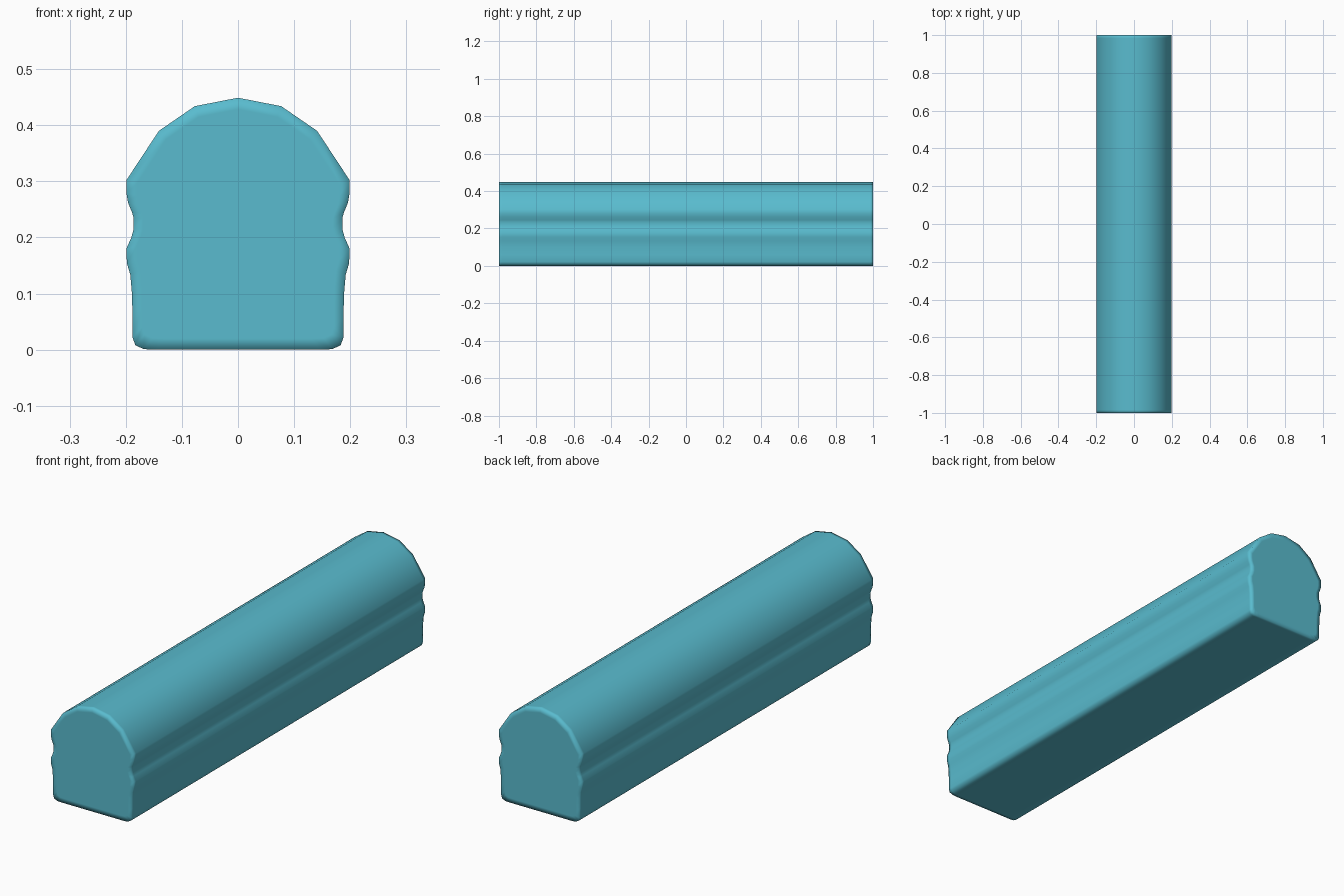
import bpy, bmesh

if "Cube" in bpy.data.objects:
    bpy.data.objects.remove(bpy.data.objects["Cube"])

# Right half of the cross-section (x, z), from bottom to just below the crown
half = [(0.145, 0), (0.168, 0.001), (0.183, 0.008), (0.188, 0.022), (0.188, 0.06),
        (0.189, 0.10), (0.192, 0.134), (0.198, 0.154), (0.199, 0.18), (0.19, 0.2),
        (0.186, 0.215), (0.186, 0.235), (0.189, 0.245), (0.196, 0.262),
        (0.199, 0.28), (0.199, 0.302), (0.141, 0.39), (0.077, 0.434)]
profile = half + [(0, 0.449)] + [(-x, z) for x, z in reversed(half)]

bm = bmesh.new()


def ring(y, s=1.0):
    """One cross-section loop, shrunk about its middle by factor s."""
    return [bm.verts.new((x * s, y, 0.22 + (z - 0.22) * s)) for x, z in profile]


# Loops from end cap to end cap, with support loops that keep the ends crisp
rings = [ring(-1, 0.91), ring(-1), ring(-0.985), ring(0.985), ring(1), ring(1, 0.91)]
n = len(profile)
for a, b in zip(rings, rings[1:]):
    for i in range(n):
        j = (i + 1) % n
        bm.faces.new((a[i], a[j], b[j], b[i]))
bm.faces.new(rings[0])
bm.faces.new(rings[-1])
bmesh.ops.recalc_face_normals(bm, faces=bm.faces)
for f in bm.faces:
    f.smooth = True

# Moulded bar
mesh = bpy.data.meshes.new("moulded_bar")
bm.to_mesh(mesh)
bm.free()
bar = bpy.data.objects.new("moulded_bar", mesh)
bpy.context.collection.objects.link(bar)
mat = bpy.data.materials.new("teal")
mat.diffuse_color = (0.10, 0.50, 0.62, 1)
mat.use_nodes = True
mat.node_tree.nodes["Principled BSDF"].inputs["Base Color"].default_value = mat.diffuse_color
mesh.materials.append(mat)
